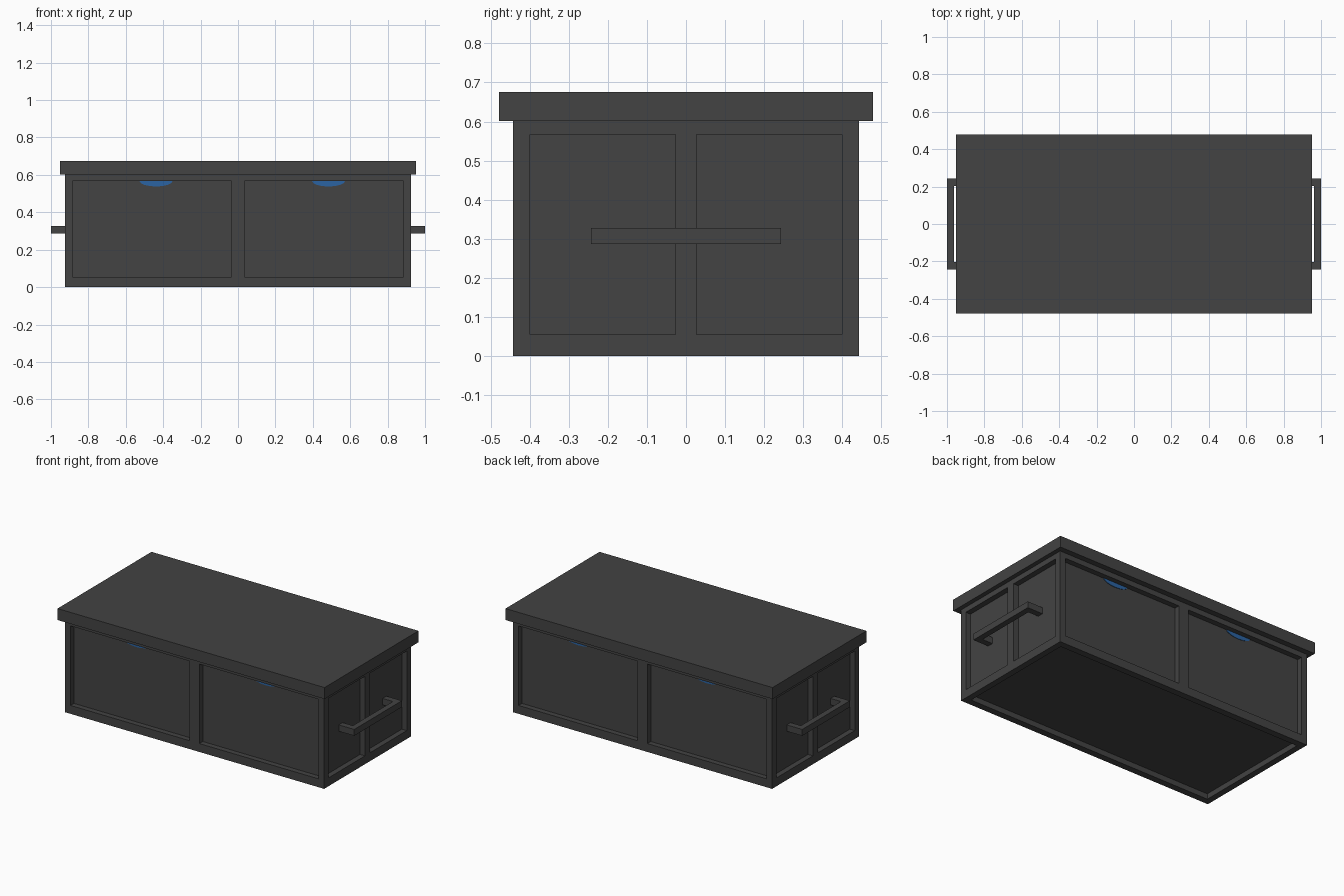
import bpy, bmesh, math
from mathutils import Vector

if "Cube" in bpy.data.objects:
    bpy.data.objects.remove(bpy.data.objects["Cube"])


def material(name, rgb):
    m = bpy.data.materials.new(name)
    m.diffuse_color = (*rgb, 1)
    m.use_nodes = True
    m.node_tree.nodes["Principled BSDF"].inputs["Base Color"].default_value = m.diffuse_color
    return m


CHARCOAL = material("charcoal", (0.056, 0.056, 0.056))
BLUE = material("blue", (0.024, 0.125, 0.36))


def finish(name, bm, mat):
    bmesh.ops.recalc_face_normals(bm, faces=bm.faces)
    me = bpy.data.meshes.new(name)
    bm.to_mesh(me)
    bm.free()
    me.materials.append(mat)
    ob = bpy.data.objects.new(name, me)
    bpy.context.collection.objects.link(ob)
    return ob


def add_box(bm, lo, hi):
    lo, hi = Vector(lo), Vector(hi)
    vs = bmesh.ops.create_cube(bm, size=1)["verts"]
    for v in vs:
        v.co = Vector(((lo + hi) / 2)[i] + v.co[i] * (hi - lo)[i] for i in range(3))


# Chest body: box cut along the frame lines, panels pushed inward
HX, HY, H, DEPTH = 0.925, 0.443, 0.601, 0.035
X1, X0, Y1, Y0, Z0, Z1 = 0.885, 0.035, 0.4, 0.027, 0.054, 0.567
bm = bmesh.new()
add_box(bm, (-HX, -HY, 0), (HX, HY, H))
for axis, cuts in ((0, (-X1, -X0, X0, X1)), (1, (-Y1, -Y0, Y0, Y1)), (2, (Z0, Z1))):
    n = Vector((0, 0, 0))
    n[axis] = 1
    for c in cuts:
        bmesh.ops.bisect_plane(bm, geom=bm.verts[:] + bm.edges[:] + bm.faces[:],
                               plane_co=n * c, plane_no=n)
bm.normal_update()


def is_panel(f, n):
    c = f.calc_center_median()
    if f.normal.dot(n) < 0.9:
        return False
    if n.z:
        return abs(c.x) < X1 and abs(c.y) < Y1
    in_row = Z0 < c.z < Z1
    return in_row and (X0 < abs(c.x) < X1 if n.y else Y0 < abs(c.y) < Y1)


for n in map(Vector, ((1, 0, 0), (-1, 0, 0), (0, 1, 0), (0, -1, 0), (0, 0, -1))):
    faces = [f for f in bm.faces if is_panel(f, n)]
    new = bmesh.ops.extrude_face_region(bm, geom=faces)["geom"]
    verts = [g for g in new if isinstance(g, bmesh.types.BMVert)]
    bmesh.ops.translate(bm, verts=verts, vec=-n * DEPTH)
    old = [f for f in faces if f.is_valid]
    if old:
        bmesh.ops.delete(bm, geom=old, context="FACES_ONLY")
    bm.normal_update()
finish("chest_body", bm, CHARCOAL)

# Overhanging lid
bm = bmesh.new()
add_box(bm, (-0.953, -0.479, H), (0.953, 0.479, 0.675))
finish("lid", bm, CHARCOAL)

# Carry handles: a bar on two posts at each end
for s, side in ((1, "right"), (-1, "left")):
    bm = bmesh.new()
    add_box(bm, (0.963, -0.243, 0.286), (1.0, 0.243, 0.327))
    for t in (1, -1):
        ys = sorted((t * 0.204, t * 0.243))
        add_box(bm, (HX - DEPTH, ys[0], 0.286), (0.963, ys[1], 0.327))
    for v in bm.verts:
        v.co.x *= s
    finish(side + "_handle", bm, CHARCOAL)

# Thin blue crescents at the top of the long panels
for face, sy in (("front", -1), ("back", 1)):
    for i, cx in enumerate((-0.438, 0.484)):
        bm = bmesh.new()
        y = sy * (HY - DEPTH)
        ring = [bm.verts.new((cx + 0.088 * math.cos(a), y, Z1 - 0.029 * math.sin(a)))
                for a in (math.pi * k / 8 for k in range(9))]
        f = bm.faces.new(ring)
        ext = bmesh.ops.extrude_face_region(bm, geom=[f])["geom"]
        bmesh.ops.translate(bm, verts=[g for g in ext if isinstance(g, bmesh.types.BMVert)],
                            vec=(0, sy * 0.003, 0))
        finish(f"{face}_blue_crescent_{i + 1}", bm, BLUE)
